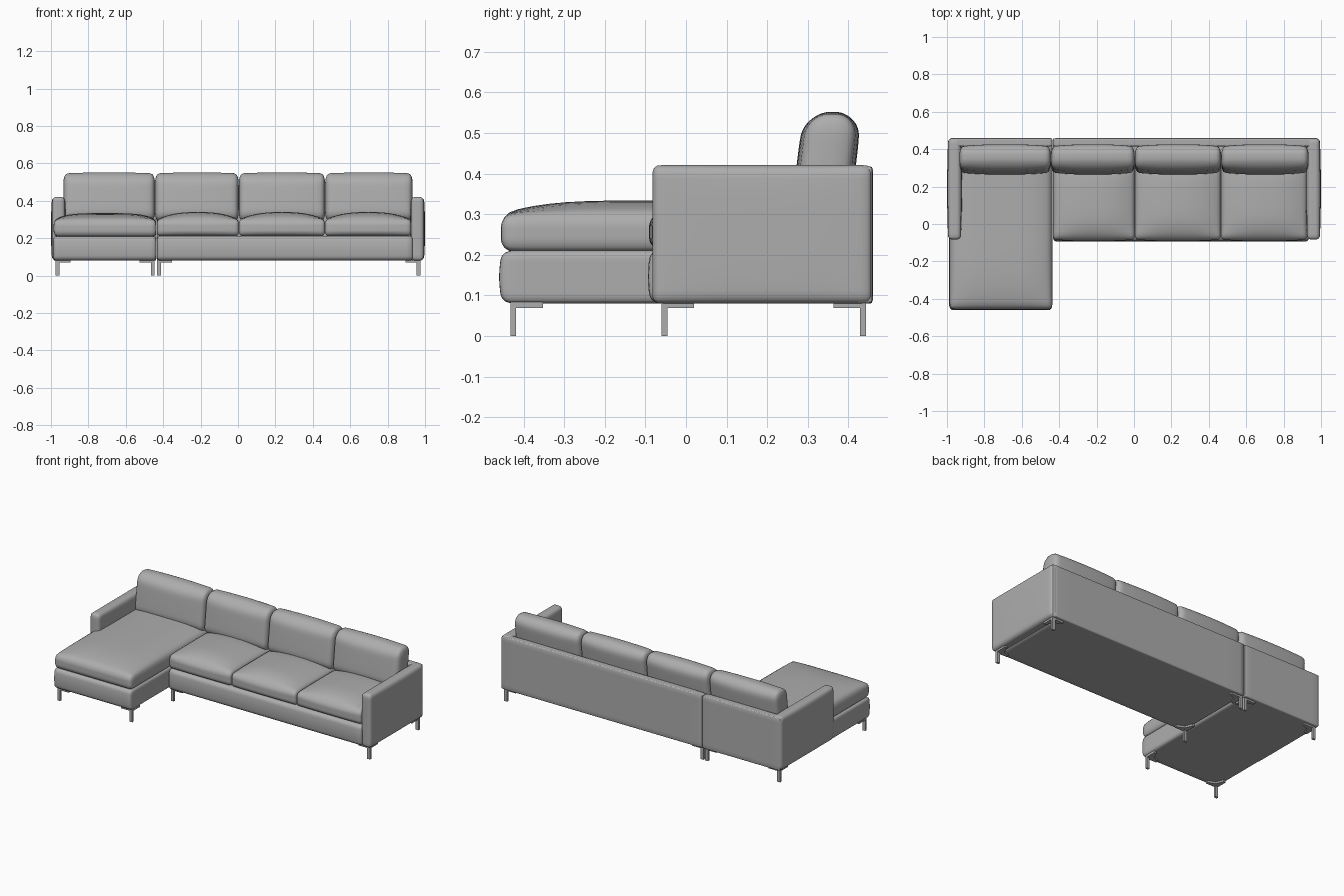
import bpy, bmesh, math
from mathutils import Vector

if "Cube" in bpy.data.objects:
    bpy.data.objects.remove(bpy.data.objects["Cube"])


def make_material(name, rgb):
    m = bpy.data.materials.new(name)
    m.diffuse_color = (*rgb, 1)
    m.use_nodes = True
    m.node_tree.nodes["Principled BSDF"].inputs["Base Color"].default_value = m.diffuse_color
    return m


GREY = make_material("soft grey", (0.42, 0.42, 0.42))


def finish(bm, name, smooth=True):
    bmesh.ops.recalc_face_normals(bm, faces=bm.faces)
    me = bpy.data.meshes.new(name)
    bm.to_mesh(me)
    bm.free()
    me.materials.append(GREY)
    for p in me.polygons:
        p.use_smooth = smooth
    ob = bpy.data.objects.new(name, me)
    bpy.context.collection.objects.link(ob)
    return ob


def padded(name, lo, hi, r, shape=None, cuts=19):
    """Box from lo to hi with per-axis corner radii r; shape(p, uvw) adds stuffing."""
    lo, hi = Vector(lo), Vector(hi)
    mid, half = (lo + hi) / 2, (hi - lo) / 2
    bm = bmesh.new()
    bmesh.ops.create_cube(bm, size=2)
    bmesh.ops.subdivide_edges(bm, edges=bm.edges, cuts=cuts, use_grid_fill=True)
    for v in bm.verts:
        # cluster the grid towards the edges, then round the corners
        t = [math.sin(c * math.pi / 2) for c in v.co]
        inner, d = Vector(), Vector()
        for i in range(3):
            q, lim = t[i] * half[i], half[i] - r[i]
            inner[i] = max(-lim, min(lim, q))
            d[i] = (q - inner[i]) / r[i]
        d.normalize()
        p = inner + Vector([d[i] * r[i] for i in range(3)])
        u = [p[i] / half[i] for i in range(3)]
        if shape:
            p = shape(p, u)
        v.co = p + mid
    return finish(bm, name)


def dome(a, b):
    return (1 - abs(a) ** 2.6) * (1 - abs(b) ** 4)


def seat_shape(p, u):
    # crowned top and slightly full front
    if u[2] > 0:
        p.z += 0.04 * dome(u[0], u[1]) * u[2]
    if u[1] < 0:
        p.y += 0.008 * dome(u[0], u[2]) * u[1]
    return p


def chaise_shape(p, u):
    if u[2] > 0:
        p.z += 0.034 * (1 - abs(u[0]) ** 4) * (1 - abs(min(u[1], 0)) ** 4) * u[2]
    return p


def back_shape(p, u):
    # full faces, gentle crown, and a backwards lean
    p.y += 0.013 * dome(u[0], u[2]) * u[1]
    if u[2] > 0:
        p.z += 0.006 * (1 - u[0] ** 2) * u[2]
    p.y += 0.12 * p.z
    return p


def base_shape(p, u):
    if u[1] < 0:
        p.y += 0.008 * (1 - u[2] ** 2) * u[1]
    return p


def arm_shape(p, u):
    p.x += 0.006 * dome(u[1], u[2]) * u[0]
    return p


# Upholstered bases
padded("chaise_base", (-0.988, -0.452, 0.08), (-0.437, 0.456, 0.211),
       (0.018, 0.025, 0.022), base_shape)
padded("sofa_base", (-0.433, -0.086, 0.08), (0.935, 0.456, 0.213),
       (0.015, 0.025, 0.022), base_shape)

# Back panels, one for each section
padded("chaise_back_panel", (-0.985, 0.415, 0.08), (-0.437, 0.46, 0.418),
       (0.006, 0.008, 0.008), cuts=9)
padded("sofa_back_panel", (-0.434, 0.415, 0.08), (0.985, 0.46, 0.418),
       (0.006, 0.008, 0.008), cuts=9)

# Arms
for side, name in ((-1, "left_arm"), (1, "right_arm")):
    a, b = sorted((side * 0.926, side * 0.993))
    padded(name, (a, -0.083, 0.08), (b, 0.459, 0.421), (0.024, 0.018, 0.022), arm_shape)

# Seat cushions
padded("chaise_seat_cushion", (-0.986, -0.456, 0.208), (-0.436, 0.34, 0.300),
       (0.022, 0.03, 0.035), chaise_shape)
seams = (-0.434, 0.005, 0.465, 0.926)
for i in range(3):
    padded(f"seat_cushion_{i + 1}", (seams[i], -0.083, 0.212), (seams[i + 1], 0.36, 0.300),
           (0.015, 0.025, 0.03), seat_shape)

# Back cushions
joints = (-0.934, -0.444, 0.004, 0.466, 0.934)
for i in range(4):
    padded(f"back_cushion_{i + 1}", (joints[i], 0.285, 0.29), (joints[i + 1], 0.405, 0.546),
           (0.022, 0.052, 0.055), back_shape)


# Legs: slim square post with a corner bracket under the base
def prism(bm, pts, z0, z1):
    f = bm.faces.new([bm.verts.new((x, y, z0)) for x, y in pts])
    top = bmesh.ops.extrude_face_region(bm, geom=[f])["geom"]
    bmesh.ops.translate(bm, verts=[g for g in top if isinstance(g, bmesh.types.BMVert)],
                        vec=(0, 0, z1 - z0))


def leg(name, x, y, sx, sy):
    bm = bmesh.new()
    post = [(0, 0), (0.02, 0), (0.02, 0.014), (0, 0.014)]
    plate = [(0, 0), (0.08, 0), (0.08, 0.016), (0.035, 0.035), (0.016, 0.08), (0, 0.08)]
    for pts, z0, z1 in ((post, 0, 0.075), (plate, 0.069, 0.084)):
        prism(bm, [(x + sx * px, y + sy * py) for px, py in pts], z0, z1)
    finish(bm, name, smooth=False)


for section, x0, x1, yf in (("chaise", -0.975, -0.446, -0.432), ("sofa", -0.433, 0.975, -0.06)):
    for x, sx, side in ((x0, 1, "left"), (x1, -1, "right")):
        leg(f"{section}_front_{side}_leg", x, yf, sx, 1)
        leg(f"{section}_back_{side}_leg", x, 0.443, sx, -1)
